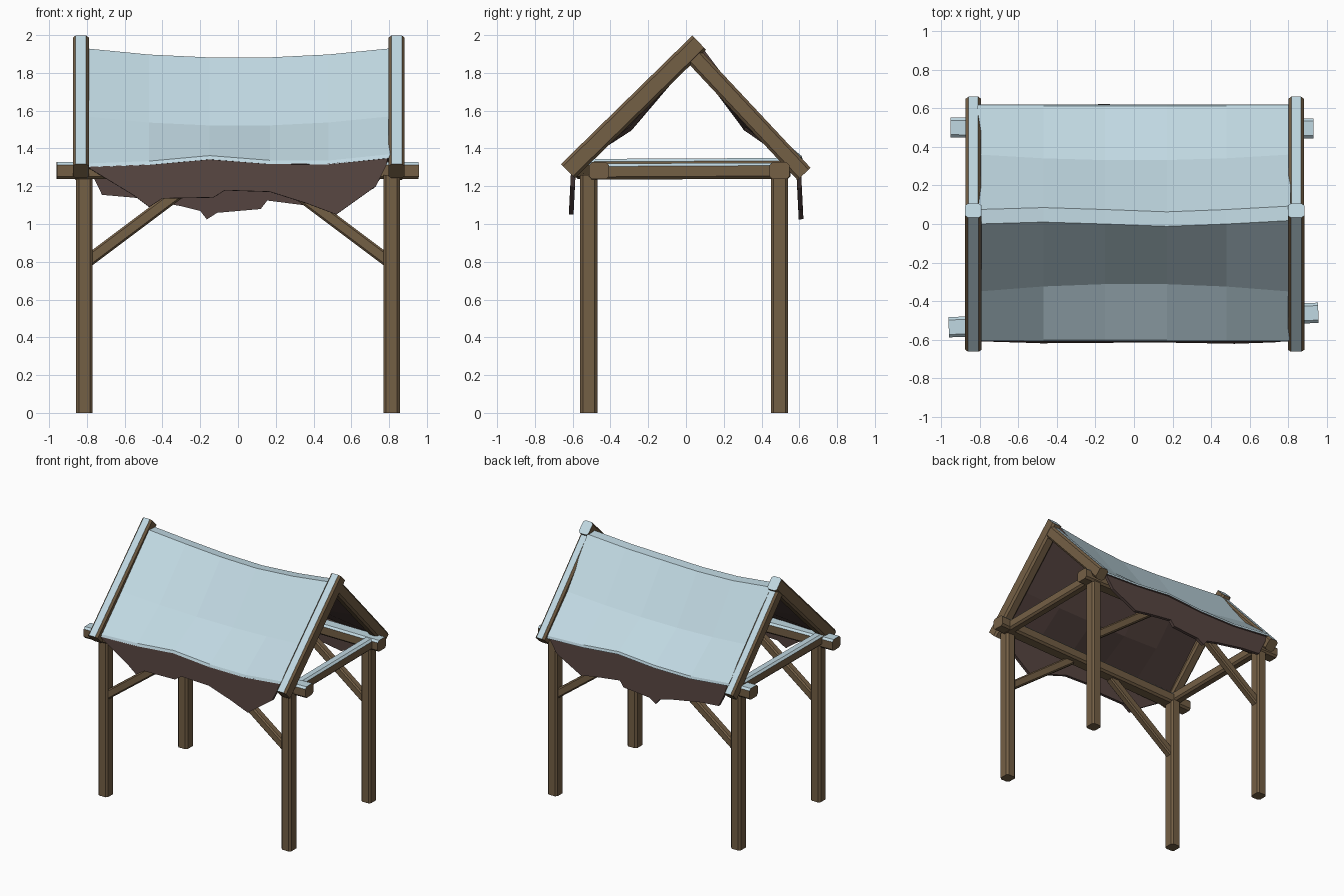
import bpy, bmesh
from mathutils import Vector

if "Cube" in bpy.data.objects:
    bpy.data.objects.remove(bpy.data.objects["Cube"])


def material(name, rgb):
    m = bpy.data.materials.new(name)
    m.diffuse_color = (*rgb, 1)
    m.use_nodes = True
    m.node_tree.nodes["Principled BSDF"].inputs["Base Color"].default_value = m.diffuse_color
    return m


WOOD = material("brown wood", (0.175, 0.115, 0.06))
SNOW = material("pale snow", (0.53, 0.69, 0.76))
CLOTH = material("dark cloth", (0.095, 0.06, 0.053))


def add_object(name, bm, mats):
    me = bpy.data.meshes.new(name)
    bm.to_mesh(me)
    bm.free()
    for m in mats:
        me.materials.append(m)
    ob = bpy.data.objects.new(name, me)
    bpy.context.collection.objects.link(ob)
    return ob


def beam(name, p, q, w, h, snow=False, c=0.015):
    """Chamfered timber from p to q; upward faces can carry snow."""
    p, q = Vector(p), Vector(q)
    d = (q - p).normalized()
    side = Vector((1, 0, 0)) if abs(d.z) > 0.99 else d.cross(Vector((0, 0, 1))).normalized()
    up = side.cross(d)
    a, b = w / 2, h / 2
    prof = [(a, -b + c), (a, b - c), (a - c, b), (-a + c, b),
            (-a, b - c), (-a, -b + c), (-a + c, -b), (a - c, -b)]
    bm = bmesh.new()
    rings = [[bm.verts.new(e + side * s + up * t) for s, t in prof] for e in (p, q)]
    for i in range(8):
        j = (i + 1) % 8
        bm.faces.new((rings[0][i], rings[0][j], rings[1][j], rings[1][i]))
    bm.faces.new(rings[0])
    bm.faces.new(rings[1])
    bmesh.ops.recalc_face_normals(bm, faces=bm.faces[:])
    for f in bm.faces:
        f.material_index = int(snow and f.normal.z > 0.6)
    return add_object(name, bm, [WOOD, SNOW])


# Posts and corner braces
for sx, xn in ((-1, "left"), (1, "right")):
    for y, yn in ((-0.515, "front"), (0.495, "back")):
        beam(f"{yn}_{xn}_post", (sx * 0.813, y, 0), (sx * 0.813, y, 1.26), 0.087, 0.092)
        beam(f"{yn}_{xn}_brace", (sx * 0.80, y, 0.80), (sx * 0.2, y, 1.25), 0.06, 0.065, c=0.01)

# Long beams along the eaves
beam("front_long_beam", (-0.96, -0.535, 1.282), (0.955, -0.46, 1.282), 0.105, 0.09, True)
beam("back_long_beam", (-0.95, 0.5, 1.282), (0.93, 0.495, 1.282), 0.105, 0.09, True)

# Gable cross beams and rafters
for x, n, z in ((-0.832, "left", 1.302), (0.84, "right", 1.277)):
    beam(f"{n}_cross_beam", (x, -0.5, z), (x, 0.5, z + 0.005), 0.075, 0.085, True)
    beam(f"{n}_front_rafter", (x, -0.625, 1.28), (x, 0.07, 1.96), 0.085, 0.105, True)
    beam(f"{n}_back_rafter", (x, 0.625, 1.265), (x, 0.04, 1.89), 0.08, 0.095, True)

# Sagging cloth roof, snow on top and cloth below
XS = [-0.81, -0.47, -0.15, 0.17, 0.48, 0.81]
EAVE = [1.32, 1.333, 1.362, 1.337, 1.336, 1.37]
RIDGE = [0.0, 0.01, 0.0, -0.012, 0.0, 0.018]
bm = bmesh.new()
cols = []
for i, x in enumerate(XS):
    s = 1 - (x / 0.81) ** 2
    ef, eb = EAVE[i], EAVE[5 - i] - 0.01
    pts = [(-0.608, ef - 0.02), (-0.6, ef), (-0.35 + 0.04 * s, 1.57 - 0.05 * s),
           (RIDGE[i], 1.93 - 0.05 * s), (RIDGE[i] + 0.075, 1.925 - 0.05 * s),
           (0.36 - 0.03 * s, 1.57 - 0.05 * s), (0.612, eb), (0.618, eb - 0.02)]
    cols.append([bm.verts.new((x, y, z)) for y, z in pts])
for a, b in zip(cols, cols[1:]):
    for k in range(7):
        bm.faces.new((a[k], b[k], b[k + 1], a[k + 1]))
roof = add_object("cloth_roof", bm, [SNOW, CLOTH])
mod = roof.modifiers.new("thickness", "SOLIDIFY")
mod.thickness = 0.035
mod.offset = -1
mod.material_offset = 1
mod.material_offset_rim = 1

# Ragged hanging cloth edges
FRONT = [(-0.78, 1.29), (-0.55, 1.15), (-0.47, 1.09), (-0.40, 1.135), (-0.13, 1.14),
         (-0.07, 1.178), (0.17, 1.17), (0.36, 1.11), (0.52, 1.05), (0.73, 1.20), (0.785, 1.31)]
BACK = [(-0.785, 1.29), (-0.72, 1.155), (-0.55, 1.14), (-0.3, 1.095), (-0.2, 1.07),
        (-0.165, 1.025), (-0.11, 1.06), (0.12, 1.08), (0.155, 1.125), (0.35, 1.10),
        (0.5, 1.075), (0.72, 1.19), (0.785, 1.29)]
for name, prof, sy, tops in (("front_hanging_edge", FRONT, -1, EAVE),
                             ("back_hanging_edge", BACK, 1, [e - 0.01 for e in EAVE[::-1]])):
    outline = prof + [(x * 0.98, z - 0.018) for x, z in zip(XS, tops)][::-1]
    bm = bmesh.new()
    f = bm.faces.new([bm.verts.new((x, sy * (0.594 + 0.05 * (1.33 - z)), z)) for x, z in outline])
    bm.normal_update()
    bmesh.ops.triangulate(bm, faces=[f])
    ob = add_object(name, bm, [CLOTH])
    mod = ob.modifiers.new("thickness", "SOLIDIFY")
    mod.thickness = 0.025
    mod.offset = 0
